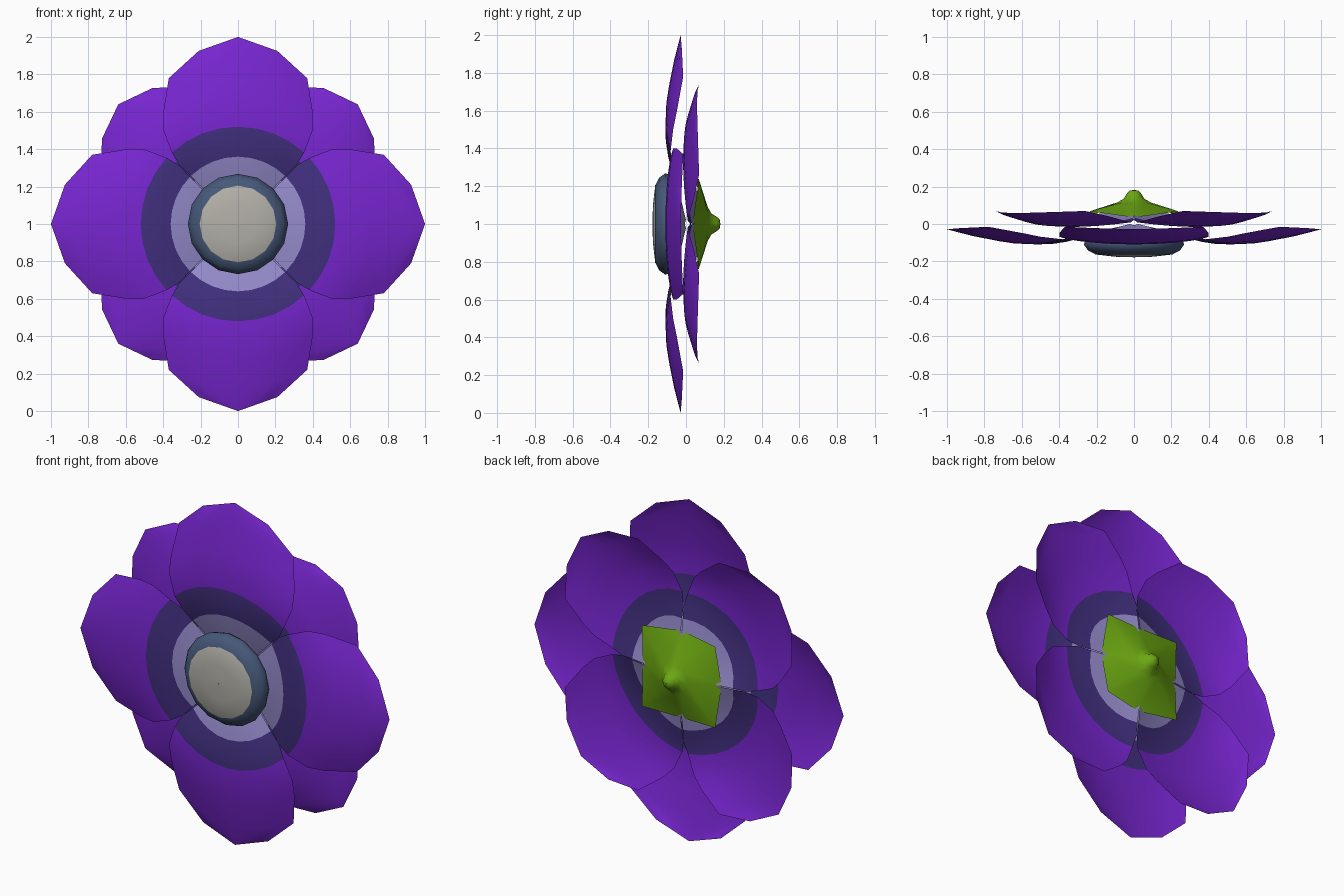
import bpy, bmesh, math

if "Cube" in bpy.data.objects:
    bpy.data.objects.remove(bpy.data.objects["Cube"])

def mat(name, c):
    m = bpy.data.materials.new(name)
    m.diffuse_color = (*c, 1)
    m.use_nodes = True
    m.node_tree.nodes["Principled BSDF"].inputs["Base Color"].default_value = m.diffuse_color
    return m

purple = mat("purple", (.185, .019, .63))
indigo = mat("dark indigo", (.053, .029, .21))
lavender = mat("lavender", (.30, .26, .60))
cream = mat("warm grey", (.45, .435, .395))
slate = mat("slate blue", (.061, .098, .19))
green = mat("leaf green", (.15, .39, .006))

def finish(bm, name, mats, angle):
    bmesh.ops.remove_doubles(bm, verts=bm.verts, dist=1e-4)
    me = bpy.data.meshes.new(name)
    bm.to_mesh(me)
    bm.free()
    for m in mats:
        me.materials.append(m)
    ob = bpy.data.objects.new(name, me)
    bpy.context.collection.objects.link(ob)
    bpy.ops.object.select_all(action='DESELECT')
    ob.select_set(True)
    bpy.context.view_layer.objects.active = ob
    bpy.ops.object.shade_smooth_by_angle(angle=math.radians(angle))
    return ob

def bridge(bm, rings, closed, mat_rule):
    for i in range(len(rings) - 1):
        a, b = rings[i], rings[i + 1]
        n = len(a)
        for j in range(n if closed else n - 1):
            k = (j + 1) % n
            f = bm.faces.new((a[j], a[k], b[k], b[j]))
            f.material_index = mat_rule(i)

# petal rows: radius, half angle (deg), midline y, edge y
ROWS = [(.03, 44, -.005, .0), (.2, 44, -.055, -.03), (.36, 44.5, -.095, -.055),
        (.44, 45, -.107, -.067), (.52, 42.8, -.109, -.082), (.64, 38.6, -.104, -.068),
        (.72, 33.7, -.092, -.048), (.863, 25.4, -.064, -.015), (.949, 12.8, -.042, -.022),
        (1.0, 0, -.028, -.028)]

def petal(name, turn, size, shift):
    bm = bmesh.new()
    rings, cols = [], 8
    for r, a, ym, ye in ROWS:
        ring = []
        for j in range(cols + 1):
            s = 2 * j / cols - 1
            t = math.radians(turn + s * a)
            y = ym + (ye - ym) * s * s
            ring.append(bm.verts.new((r * size * math.cos(t), y * size + shift,
                                      1 + r * size * math.sin(t))))
        rings.append(ring)
    bridge(bm, rings, False, lambda i: 2 if i < 2 else 1 if i < 4 else 0)
    finish(bm, name, [purple, indigo, lavender], 60)

# four front petals on the axes, four smaller back petals on the diagonals
for k in range(4):
    petal("front_petal_%d" % k, 90 * k, 1.0, 0)
    petal("back_petal_%d" % k, 45 + 90 * k, .905, .083)

# domed flower centre with a pale face and a dark rim
bm = bmesh.new()
PROFILE = [(.001, -.178), (.1, -.175), (.205, -.163), (.245, -.142), (.268, -.11),
           (.26, -.085), (.2, -.055), (.001, -.05)]
rings = [[bm.verts.new((r * math.cos(j * math.pi / 8), y, 1 + r * math.sin(j * math.pi / 8)))
          for j in range(16)] for r, y in PROFILE]
bridge(bm, rings, True, lambda i: 0 if i < 2 else 1)
bmesh.ops.recalc_face_normals(bm, faces=bm.faces)
finish(bm, "flower_centre", [cream, slate], 60)

# green calyx: stem nub spreading to a folded square of leaves
bm = bmesh.new()
STEM = [(.001, .182), (.025, .178), (.04, .16), (.055, .135), (.09, .115)]
rings = [[bm.verts.new((r * math.cos(j * math.pi / 4), y, 1 + r * math.sin(j * math.pi / 4)))
          for j in range(8)] for r, y in STEM]
rim = []
for j in range(8):
    r, y = (.335, .068) if j % 2 else (.255, .035)
    t = j * math.pi / 4
    rim.append(bm.verts.new((r * math.cos(t), y, 1 + r * math.sin(t))))
rings.append(rim)
bridge(bm, rings, True, lambda i: 0)
bmesh.ops.recalc_face_normals(bm, faces=bm.faces)
finish(bm, "calyx", [green], 50)
